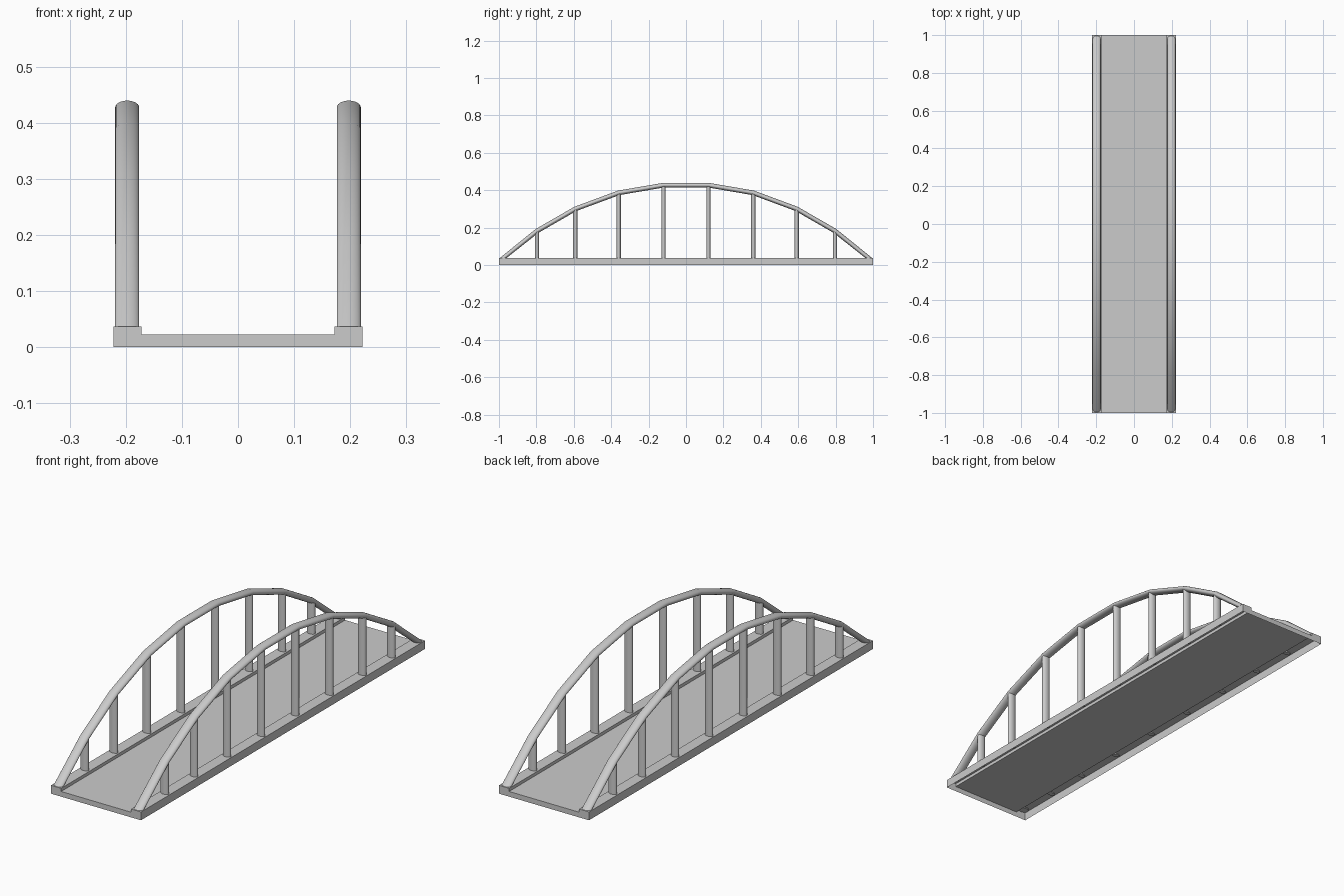
import bpy, bmesh
from math import cos, sin, pi
from mathutils import Vector

if "Cube" in bpy.data.objects:
    bpy.data.objects.remove(bpy.data.objects["Cube"])

SIDE_X = 0.1975
SEG = 24


def finish(bm, name, smooth=True):
    bmesh.ops.recalc_face_normals(bm, faces=bm.faces[:])
    me = bpy.data.meshes.new(name)
    bm.to_mesh(me)
    bm.free()
    ob = bpy.data.objects.new(name, me)
    bpy.context.collection.objects.link(ob)
    if smooth:
        bpy.ops.object.select_all(action='DESELECT')
        ob.select_set(True)
        bpy.context.view_layer.objects.active = ob
        bpy.ops.object.shade_smooth_by_angle(angle=0.6)
    return ob


def bridge(bm, a, b):
    n = len(a)
    for i in range(n):
        j = (i + 1) % n
        bm.faces.new((a[i], a[j], b[j], b[i]))


# deck: channel profile with raised edge beams, open underneath
half = [(0.222, 0), (0.222, 0.037), (0.172, 0.037), (0.172, 0.023)]
profile = half + [(-x, z) for x, z in reversed(half)]
bm = bmesh.new()
ends = [[bm.verts.new((x, y, z)) for x, z in profile] for y in (-1, 1)]
for i in range(len(profile) - 1):
    bm.faces.new((ends[0][i], ends[0][i + 1], ends[1][i + 1], ends[1][i]))
for loop in ends:
    bm.faces.new(loop)
finish(bm, "deck", smooth=False)

# arch centre line (y, z); joints sit above the hangers
right = [(0.12, 0.427), (0.36, 0.386), (0.592, 0.300), (0.797, 0.182), (0.982, 0.034)]
path = [Vector((-y, z)) for y, z in reversed(right)] + [Vector(p) for p in right]


def arch(name, x0):
    bm = bmesh.new()
    rings = []
    for i, p in enumerate(path):
        if i in (0, len(path) - 1):
            # ends are cut level with the beam top
            across = Vector((1 if i else -1, 0)) * 0.018
        else:
            t = ((p - path[i - 1]).normalized() + (path[i + 1] - p).normalized()).normalized()
            across = Vector((-t.y, t.x)) * 0.0125
        rings.append([bm.verts.new((x0 + 0.0215 * cos(a), p.x + across.x * sin(a),
                                    p.y + across.y * sin(a)))
                      for a in (2 * pi * k / SEG for k in range(SEG))])
    for a, b in zip(rings, rings[1:]):
        bridge(bm, a, b)
    bm.faces.new(rings[0])
    bm.faces.new(rings[-1])
    finish(bm, name)


# vertical hanger with oval section
def hanger(name, x0, y0, top):
    bm = bmesh.new()
    rings = [[bm.verts.new((x0 + 0.019 * cos(2 * pi * k / SEG),
                            y0 + 0.0115 * sin(2 * pi * k / SEG), z))
              for k in range(SEG)] for z in (0.033, top)]
    bridge(bm, *rings)
    for r in rings:
        bm.faces.new(r)
    finish(bm, name)


for side, sx in (("left", -1), ("right", 1)):
    arch(side + "_arch", sx * SIDE_X)
    for n, p in enumerate(path[1:-1]):
        hanger(f"{side}_hanger_{n + 1}", sx * SIDE_X, p.x, p.y)
